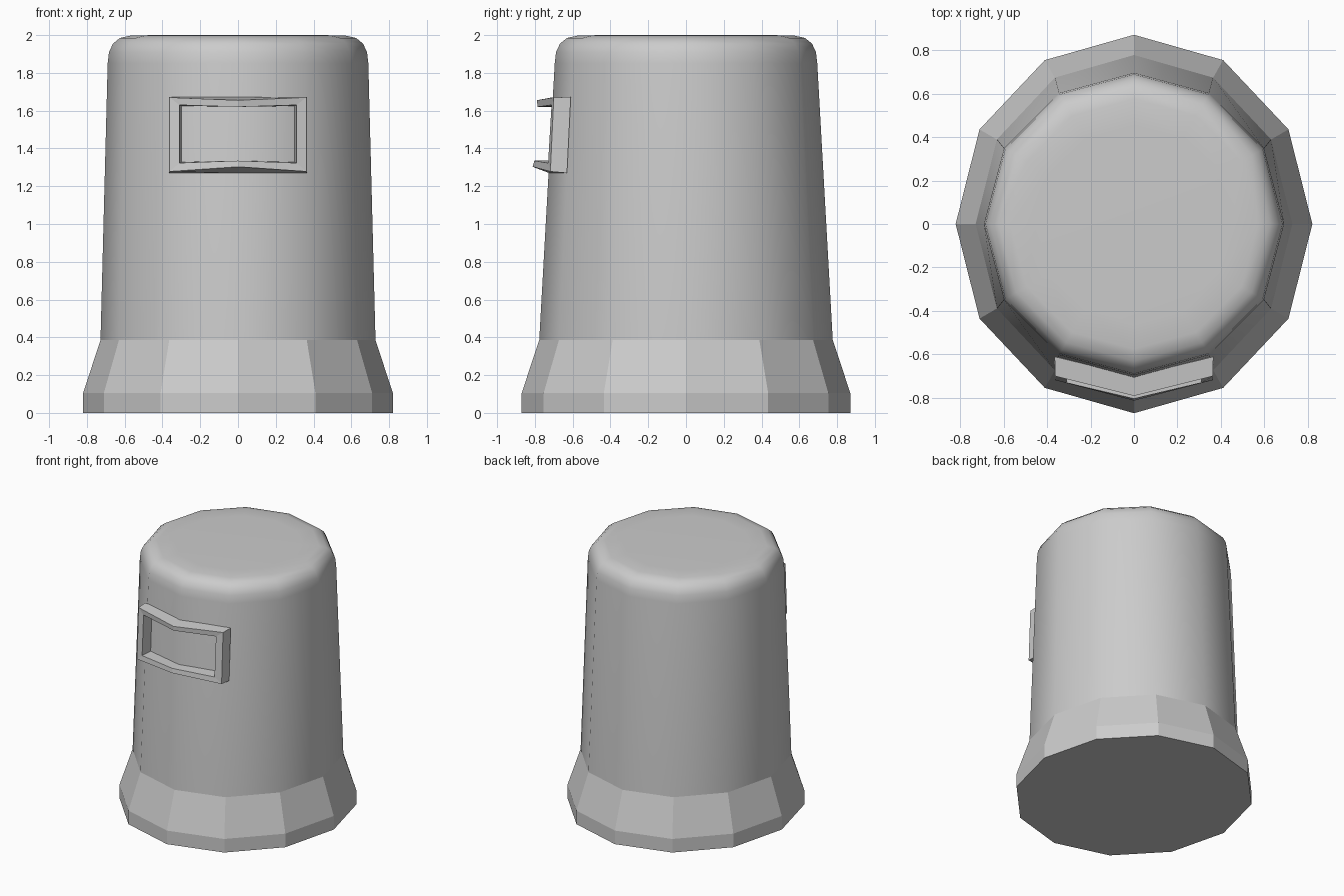
import bpy, bmesh
from math import sin, cos, pi

if "Cube" in bpy.data.objects:
    bpy.data.objects.remove(bpy.data.objects["Cube"])

SIDES = 12


def finish(bm, name, smooth=False):
    bmesh.ops.recalc_face_normals(bm, faces=bm.faces)
    for f in bm.faces:
        f.smooth = smooth
    mesh = bpy.data.meshes.new(name)
    bm.to_mesh(mesh)
    bm.free()
    ob = bpy.data.objects.new(name, mesh)
    bpy.context.collection.objects.link(ob)
    return ob


def bridge(bm, loops):
    for a, b in zip(loops, loops[1:]):
        n = len(a)
        for i in range(n):
            j = (i + 1) % n
            bm.faces.new((a[i], a[j], b[j], b[i]))


def lathe(name, profile, cap_bottom=False, cap_top=False, smooth=False):
    """Oval 12-sided shell from rows of (x radius, y radius, z)."""
    bm = bmesh.new()
    loops = [[bm.verts.new((rx * sin(2 * pi * i / SIDES), ry * cos(2 * pi * i / SIDES), z))
              for i in range(SIDES)] for rx, ry, z in profile]
    bridge(bm, loops)
    if cap_bottom:
        bm.faces.new(loops[0])
    if cap_top:
        bm.faces.new(loops[-1])
    return finish(bm, name, smooth)


# Flared, faceted foot
lathe("base_skirt", [(.82, .87, 0), (.82, .87, .105), (.728, .777, .385)], cap_bottom=True)

# Smooth tapered body with rounded top
lathe("body", [(.728, .777, .385), (.69, .695, 1.85), (.683, .688, 1.91), (.662, .667, 1.955),
               (.625, .63, 1.985), (.57, .575, 1.997), (.45, .455, 2.0)],
      cap_top=True, smooth=True)

# Folded window frame: half width, then (y, z) of top corner, top middle,
# bottom corner, bottom middle, from outer back edge round to inner back edge
rings = [
    (.365, (-.61, 1.672), (-.70, 1.672), (-.63, 1.27), (-.725, 1.27)),
    (.362, (-.70, 1.67), (-.79, 1.655), (-.718, 1.278), (-.812, 1.303)),
    (.31, (-.712, 1.63), (-.785, 1.62), (-.73, 1.323), (-.803, 1.335)),
    (.297, (-.615, 1.625), (-.695, 1.62), (-.635, 1.328), (-.715, 1.335)),
]
bm = bmesh.new()
loops = []
for w, tc, tm, bc, bmid in rings:
    pts = [(-w, *tc), (0, *tm), (w, *tc), (w, *bc), (0, *bmid), (-w, *bc)]
    loops.append([bm.verts.new(p) for p in pts])
bridge(bm, loops)
bridge(bm, [loops[-1], loops[0]])
finish(bm, "window_frame")
